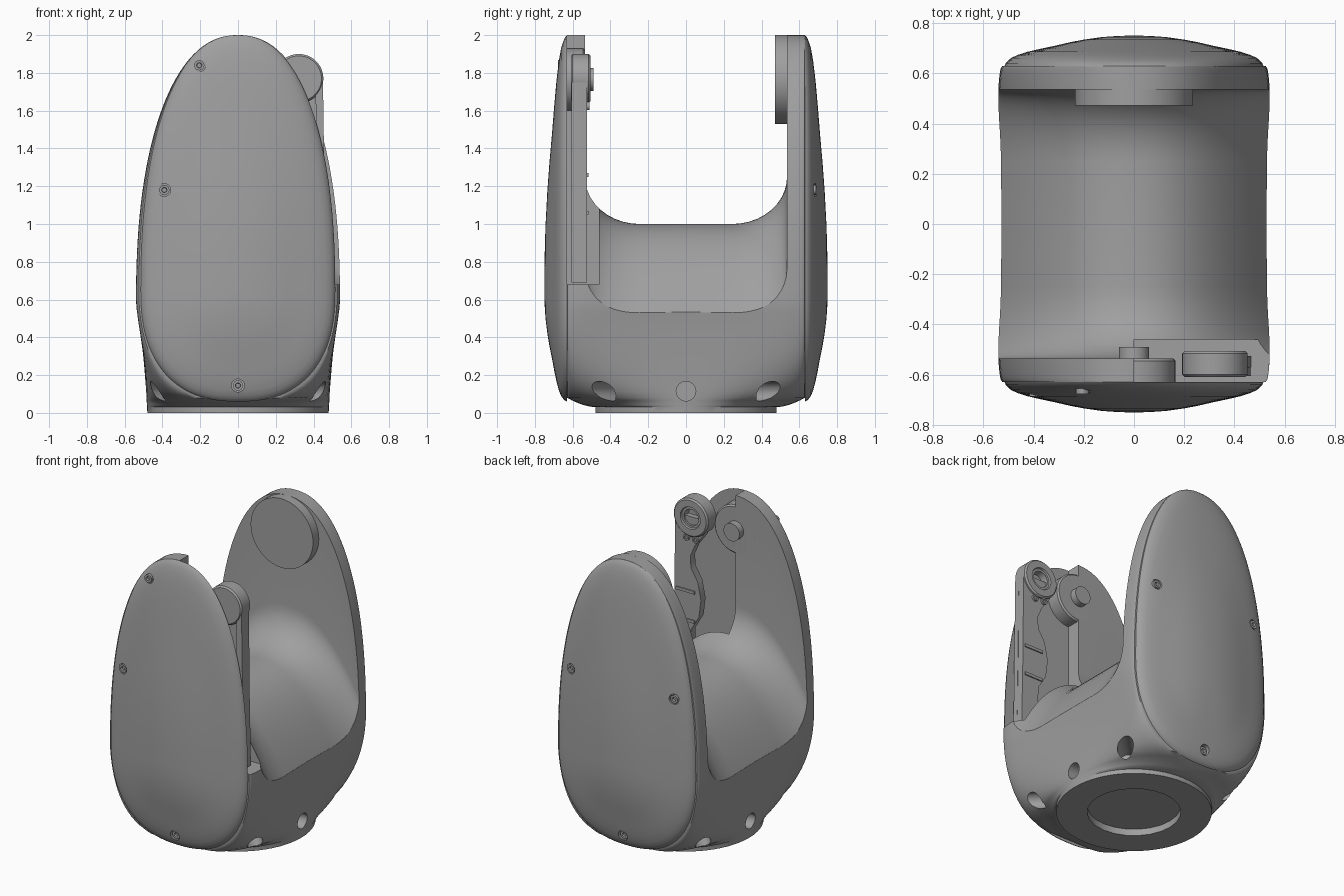
import bpy, bmesh, math
from mathutils import Matrix, Vector

cube = bpy.data.objects.get("Cube")
if cube:
    bpy.data.objects.remove(cube, do_unlink=True)

grey = bpy.data.materials.new("satin_grey")
grey.use_nodes = True
GREY = (0.35, 0.35, 0.35, 1)
grey.diffuse_color = GREY
grey.node_tree.nodes["Principled BSDF"].inputs["Base Color"].default_value = GREY

SEAM, WALL, AXIS_Z = 0.63, 0.535, 1.765
MID_Z, HALF_W = 0.65, 0.515


def finish(name, bm):
    bmesh.ops.recalc_face_normals(bm, faces=bm.faces)
    me = bpy.data.meshes.new(name)
    bm.to_mesh(me)
    bm.free()
    me.materials.append(grey)
    ob = bpy.data.objects.new(name, me)
    bpy.context.collection.objects.link(ob)
    return ob


def loft(name, rings):
    """Skin closed rings of equal length and cap both ends."""
    bm = bmesh.new()
    loops = [[bm.verts.new(p) for p in ring] for ring in rings]
    n = len(loops[0])
    for a, b in zip(loops, loops[1:]):
        for i in range(n):
            j = (i + 1) % n
            bm.faces.new((a[i], a[j], b[j], b[i]))
    bm.faces.new(loops[0])
    bm.faces.new(loops[-1])
    return finish(name, bm)


def lathe(name, x, z, profile, n=48):
    """Turn (radius, y) pairs about an axis parallel to y."""
    return loft(name, [[(x + r * math.cos(2 * math.pi * i / n), y,
                         z + r * math.sin(2 * math.pi * i / n)) for i in range(n)]
                       for r, y in profile])


def prism(name, outline, y0, y1):
    return loft(name, [[(x, y, z) for x, z in outline] for y in (y0, y1)])


def rods(name, specs):
    """Disjoint cylinders given as (centre, direction, radius, length)."""
    bm = bmesh.new()
    for centre, direction, r, length in specs:
        turn = Vector(direction).to_track_quat('Z', 'Y').to_matrix().to_4x4()
        bmesh.ops.create_cone(bm, cap_ends=True, segments=24, radius1=r, radius2=r,
                              depth=length, matrix=Matrix.Translation(centre) @ turn)
    return finish(name, bm)


def cut(ob, cutter, keep=False):
    cutter.hide_render = True
    mod = ob.modifiers.new("cut", 'BOOLEAN')
    mod.operation, mod.solver, mod.object = 'DIFFERENCE', 'EXACT', cutter
    bpy.context.view_layer.objects.active = ob
    bpy.ops.object.modifier_apply(modifier=mod.name)
    if not keep:
        bpy.data.objects.remove(cutter, do_unlink=True)


def egg_width(z):
    """Half width of the egg-shaped arm outline at a height."""
    n, length = (2.25, 1.35) if z > MID_Z else (2.4, 0.59)
    u = min(abs(z - MID_Z) / length, 1)
    return max(HALF_W * (1 - u ** n) ** (1 / n), 0.003)


def egg_ring(scale, y, count=96):
    ring = []
    for i in range(count):
        a = 2 * math.pi * i / count
        c, s = math.cos(a), math.sin(a)
        n, length = (2.25, 1.35) if s > 0 else (2.4, 0.59)
        x = math.copysign(abs(c) ** (2 / n), c) * HALF_W
        z = math.copysign(abs(s) ** (2 / n), s) * length
        ring.append((x * scale, y, MID_Z + z * scale))
    return ring


def body_ring(z, count=16):
    """Plan section: round at the foot, a long rounded box higher up."""
    e = egg_width(z)
    if z < 0.57:
        a = 0.48 + 0.065 * (z / 0.57) ** 1.3
    else:
        a = e * (1.06 - 0.02 * (z - 0.57))
    t = min(max((z - 0.07) / 0.4, 0), 1)
    n = 2 + 2 * t
    b = 0.48 if z < 0.031 else min(SEAM, 0.48 + 0.15 * ((z - 0.03) / 0.05) ** 0.6)
    quarter = []
    for i in range(count + 1):
        q = math.pi / 2 * i / count
        y = b * math.sin(q) ** (2 / n)
        x = e + (a - e) * max(math.cos(q), 0) ** (2 / n)
        x -= 0.012 * t * max(0, 1 - (y / 0.54) ** 2)
        quarter.append((x, y))
    right = [(x, -y) for x, y in reversed(quarter[1:])] + quarter
    return [(x, y, z) for x, y in right] + [(-x, y, z) for x, y in reversed(right)]


# Yoke body with its saddle-shaped valley
levels = [0, 0.03, 0.034, 0.042, 0.054, 0.066, 0.08]
levels += [0.08 + 0.57 * i / 18 for i in range(1, 19)]
levels += [MID_Z + 1.3495 * math.sin(math.pi / 2 * i / 32) for i in range(1, 33)]
body = loft("yoke_body", [body_ring(z) for z in levels])

valley = []
for i in range(37):
    x = -0.72 + 0.04 * i
    floor = 1 - 0.49 * (abs(x) / 0.54) ** 2.2
    half = [(WALL, 2.4)]
    for k in range(11):
        q = math.pi / 2 * k / 10
        half.append((WALL - 0.29 * (1 - math.cos(q)), floor + 0.25 * (1 - math.sin(q))))
    valley.append([(x, y, z) for y, z in half] + [(x, -y, z) for y, z in reversed(half)])
cut(body, loft("valley_cutter", valley))

# Open drive pocket in the front arm
pocket = [(0, 0.68), (0.8, 0.68), (0.8, 2.3), (0, 2.3)]
cut(body, prism("pocket_cutter", pocket, -SEAM - 0.01, -0.46))

# Round holes around the foot and the recess beneath
d = 0.39
foot = [((sx * 0.46, 0, 0.115), (1, 0, 0), 0.052, 0.22) for sx in (-1, 1)]
foot += [((sx * d, sy * d, 0.115), (sx, sy, 0), 0.052, 0.26)
         for sx in (-1, 1) for sy in (-1, 1)]
foot.append(((0, 0, 0), (0, 0, 1), 0.29, 0.09))
cut(body, rods("foot_cutter", foot))

# Bulged arm covers, each with three sunk screws
BULGE = [(1, 0), (0.992, 0.01), (0.975, 0.02), (0.95, 0.031), (0.9, 0.043), (0.82, 0.056),
         (0.72, 0.068), (0.6, 0.081), (0.5, 0.093), (0.39, 0.104), (0.25, 0.114),
         (0.12, 0.119), (0.02, 0.12)]
SCREWS = {"front": (-1, [(-0.205, 1.84, 0.675), (-0.39, 1.18, 0.685), (0, 0.145, 0.665)]),
          "back": (1, [(-0.39, 1.18, 0.685), (0.39, 1.18, 0.685), (0, 0.145, 0.665)])}
parts = [body]
for side, (sy, spots) in SCREWS.items():
    cover = loft(side + "_cover", [egg_ring(s, sy * (SEAM + h)) for s, h in BULGE])
    cut(cover, rods("screw_cutter", [((x, sy * (y + 0.035), z), (0, 1, 0), 0.034, 0.1)
                                     for x, z, y in spots]))
    parts.append(cover)
    for x, z, y in spots:
        parts.append(lathe(side + "_screw", x, z, [
            (0.027, sy * (y - 0.02)), (0.027, sy * (y + 0.002)), (0.014, sy * (y + 0.002)),
            (0.012, sy * (y - 0.012))], 16))

# Bearing parts on the inside of the arms
parts.append(lathe("back_bearing_disc", 0, AXIS_Z, [(0.235, 0.55), (0.235, 0.472)], 64))
parts.append(lathe("front_bearing_housing", 0, AXIS_Z,
                   [(0.165, -SEAM), (0.165, -0.545), (0.155, -WALL)]))
parts.append(lathe("front_bearing_pin", 0, AXIS_Z, [(0.06, -0.55), (0.06, -0.49)], 32))

# Drive link standing in the pocket
link = [(0.45, 1.77), (0.455, 1.2), (0.465, 0.69), (0.34, 0.69), (0.33, 1.0), (0.27, 1.1),
        (0.255, 1.22), (0.28, 1.34), (0.33, 1.42), (0.335, 1.5), (0.3, 1.58), (0.24, 1.66),
        (0.2, 1.77)]
parts.append(prism("drive_link", link, -0.575, -0.525))
rail = [(0.45, 1.75), (0.465, 0.69), (0.425, 0.69), (0.41, 1.75)]
parts.append(prism("drive_link_rail", rail, -0.605, -0.57))
parts.append(lathe("drive_pulley", 0.322, 1.77, [
    (0.12, -0.61), (0.13, -0.6), (0.13, -0.515), (0.12, -0.505), (0.075, -0.505),
    (0.07, -0.515), (0.055, -0.515), (0.05, -0.56)]))
for x in (0.29, 0.36):
    parts.append(lathe("link_rivet", x, 1.625, [
        (0.022, -0.54), (0.022, -0.512), (0.012, -0.512), (0.012, -0.52)], 16))
for z in (1.05, 1.25):
    parts.append(prism("link_rib", [(0.3, z), (0.44, z), (0.44, z + 0.02), (0.3, z + 0.02)],
                       -0.53, -0.517))

for ob in parts:
    bpy.ops.object.select_all(action='DESELECT')
    ob.select_set(True)
    bpy.context.view_layer.objects.active = ob
    bpy.ops.object.shade_smooth_by_angle(angle=math.radians(32))
